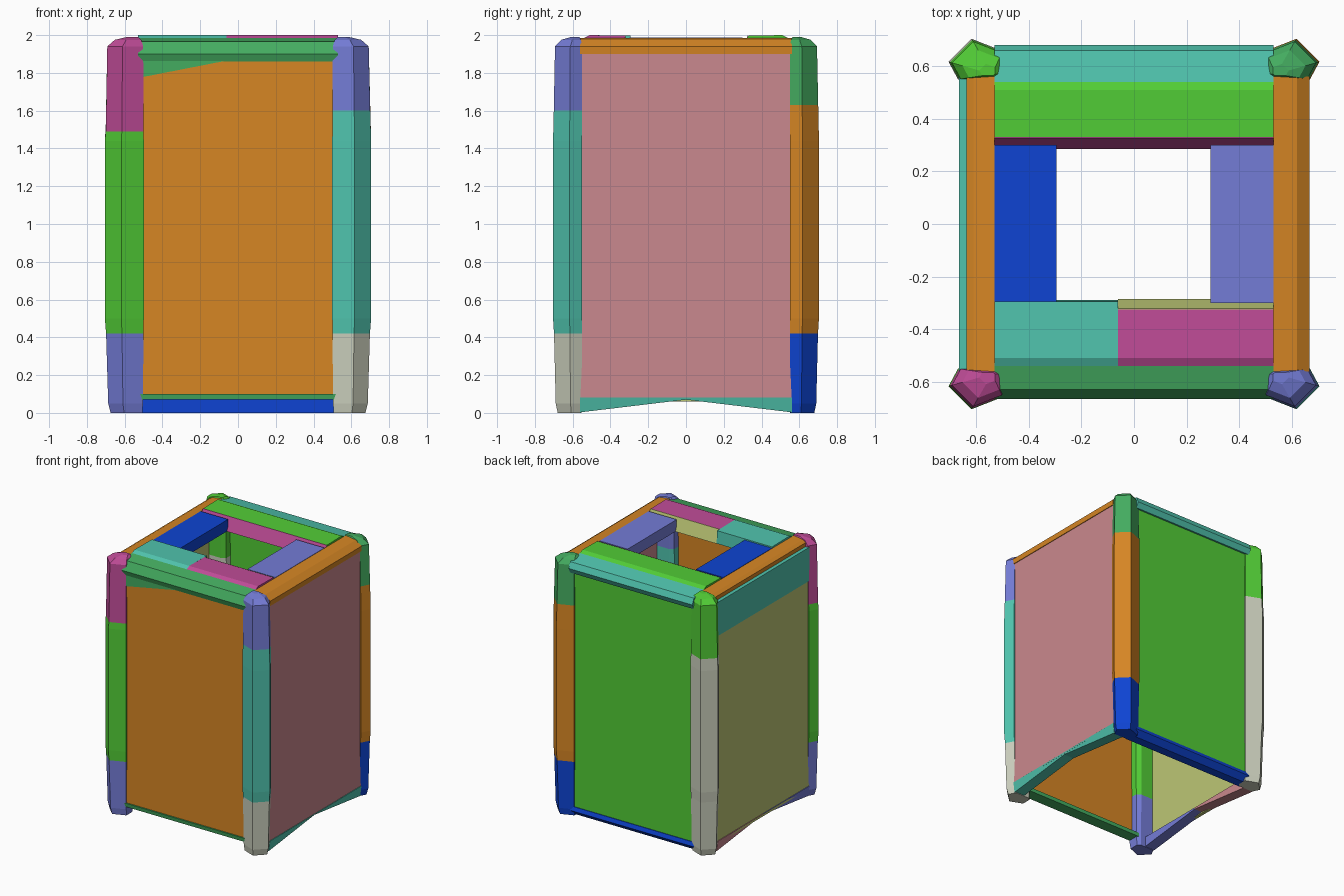
import bpy, bmesh

cube = bpy.data.objects.get("Cube")
if cube:
    bpy.data.objects.remove(cube, do_unlink=True)


# Flat colours, given as sRGB bytes and stored linear
def material(name, rgb):
    col = [(c / 255 / 12.92) if c < 11 else ((c / 255 + 0.055) / 1.055) ** 2.4 for c in rgb] + [1]
    m = bpy.data.materials.new(name)
    m.use_nodes = True
    m.diffuse_color = col
    m.node_tree.nodes["Principled BSDF"].inputs["Base Color"].default_value = col
    return m


MAT = {n: material(n, c) for n, c in {
    "orange": (214, 134, 36), "bright green": (82, 205, 54), "pink": (202, 136, 142),
    "teal": (80, 196, 174), "periwinkle": (116, 124, 214), "magenta": (192, 76, 152),
    "green": (68, 172, 96), "blue": (14, 68, 210), "beige": (202, 206, 188),
    "khaki": (188, 198, 116)}.items()}


def finish(name, bm, mats):
    bmesh.ops.recalc_face_normals(bm, faces=bm.faces)
    mesh = bpy.data.meshes.new(name)
    bm.to_mesh(mesh)
    bm.free()
    for m in mats:
        mesh.materials.append(MAT[m])
    ob = bpy.data.objects.new(name, mesh)
    bpy.context.collection.objects.link(ob)
    return ob


def bridge(bm, rings):
    loops = [[bm.verts.new(p) for p in r] for r in rings]
    n = len(loops[0])
    for a, b in zip(loops, loops[1:]):
        for i in range(n):
            j = (i + 1) % n
            bm.faces.new((a[i], a[j], b[j], b[i]))
    bm.faces.new(loops[0])
    bm.faces.new(loops[-1])


# Extrude a profile of (across, z) points along the x or y axis
def prism(name, axis, profile, a, b, mat):
    bm = bmesh.new()
    place = (lambda t, u, z: (t, u, z)) if axis == "x" else (lambda t, u, z: (u, t, z))
    bridge(bm, [[place(t, u, z) for u, z in profile] for t in (a, b)])
    return finish(name, bm, [mat])


def box(name, x0, x1, y0, y1, z0, z1, mat):
    return prism(name, "x", [(y0, z0), (y1, z0), (y1, z1), (y0, z1)], x0, x1, mat)


# Corner posts: chamfered section, tapered foot, faceted cap, colours by height
SECTION = [(0.50, 0.57), (0.50, 0.655), (0.615, 0.70), (0.70, 0.615), (0.665, 0.55), (0.53, 0.55)]


def post(name, sx, sy, cuts, mats):
    levels = [(0, 0.84), (0.05, 0.92), (0.42, 0.99), (0.5, 1.03), (1.44, 1.03),
              (1.94, 0.95), (1.975, 0.7), (1.99, 0.3)]
    levels += [(c, 1.0) for c in cuts if c != 0.42]
    bm = bmesh.new()
    bridge(bm, [[(sx * (0.54 + (x - 0.54) * s), sy * (0.57 + (y - 0.57) * s), z)
                 for x, y in SECTION] for z, s in sorted(levels)])
    for f in bm.faces:
        f.material_index = sum(f.calc_center_median().z > c for c in cuts)
    return finish(name, bm, mats)


post("front_right_post", -1, -1, [0.42, 1.49], ["periwinkle", "bright green", "magenta"])
post("front_left_post", 1, -1, [0.42, 1.60], ["beige", "teal", "periwinkle"])
post("back_left_post", 1, 1, [0.42, 1.63], ["blue", "orange", "green"])
post("back_right_post", -1, 1, [1.53], ["beige", "bright green"])

# Thin wall panels
box("front_panel", -0.53, 0.53, -0.645, -0.62, 0.09, 1.90, "orange")
box("back_panel", -0.53, 0.53, 0.62, 0.645, 0.05, 1.90, "bright green")
box("left_panel", 0.635, 0.66, -0.57, 0.57, 0.075, 1.91, "pink")
box("right_panel", -0.66, -0.635, -0.57, 0.57, 0.06, 1.67, "khaki")
box("right_upper_panel", -0.665, -0.635, -0.57, 0.57, 1.67, 1.93, "teal")

# Top rails with chamfered outer edges
prism("front_top_rail", "x", [(-0.54, 1.87), (-0.65, 1.86), (-0.665, 1.90), (-0.63, 1.965), (-0.54, 1.985)],
      -0.53, 0.53, "green")
prism("back_top_rail", "x", [(0.54, 1.89), (0.66, 1.88), (0.68, 1.92), (0.66, 1.965), (0.54, 1.985)],
      -0.53, 0.53, "teal")
prism("left_top_rail", "y", [(0.53, 1.90), (0.665, 1.90), (0.668, 1.94), (0.62, 1.975), (0.53, 1.985)],
      -0.56, 0.56, "orange")
prism("right_top_rail", "y", [(-0.53, 1.90), (-0.637, 1.90), (-0.637, 1.96), (-0.61, 1.975), (-0.53, 1.985)],
      -0.56, 0.56, "orange")

# Wedge hanging below the front rail
bm = bmesh.new()
bridge(bm, [[(-0.52, y, 1.775), (-0.06, y, 1.865), (-0.06, y, 1.90), (-0.52, y, 1.90)] for y in (-0.651, -0.64)])
finish("front_rail_wedge", bm, ["green"])

# Inner rim around the open top
box("right_rim", -0.53, -0.295, -0.30, 0.30, 1.90, 1.988, "blue")
box("left_rim", 0.29, 0.53, -0.30, 0.30, 1.90, 1.988, "periwinkle")


def rim(name, sy, x0, x1, edge, lip, top, strip):
    prism(name, "x", [(sy * 0.55, 1.90), (sy * lip, 1.90), (sy * edge, 1.997), (sy * 0.51, 2.0), (sy * 0.55, 1.98)],
          x0, x1, top)
    if strip != top:
        prism(name + "_bevel", "x", [(sy * edge, 1.998), (sy * lip, 1.90),
                                     (sy * (lip - 0.003), 1.90), (sy * (edge - 0.003), 1.998)], x0, x1, strip)


rim("back_rim", 1, -0.53, 0.53, 0.33, 0.288, "bright green", "magenta")
rim("front_rim_left", -1, -0.06, 0.53, 0.325, 0.288, "magenta", "khaki")
rim("front_rim_right", -1, -0.53, -0.06, 0.295, 0.288, "teal", "teal")

# Bottom rails
prism("front_bottom_rail", "x", [(-0.56, 0.07), (-0.65, 0.07), (-0.655, 0.10), (-0.56, 0.10)], -0.53, 0.53, "green")
prism("back_bottom_rail", "x", [(0.55, 0.0), (0.62, 0.0), (0.66, 0.04), (0.65, 0.07), (0.55, 0.07)],
      -0.53, 0.53, "blue")


# Side bottom rails rise towards the middle
def arched_rail(name, sx, sy, mat):
    bm = bmesh.new()
    bridge(bm, [[(sx * 0.57, y, z), (sx * 0.655, y, z), (sx * 0.665, y, 0.082), (sx * 0.57, y, 0.082)]
                for y, z in ((0, 0.07), (sy * 0.56, 0.003))])
    finish(name, bm, [mat])


arched_rail("left_bottom_rail_front", 1, -1, "teal")
arched_rail("left_bottom_rail_back", 1, 1, "teal")
arched_rail("right_bottom_rail_front", -1, -1, "periwinkle")
arched_rail("right_bottom_rail_back", -1, 1, "pink")
